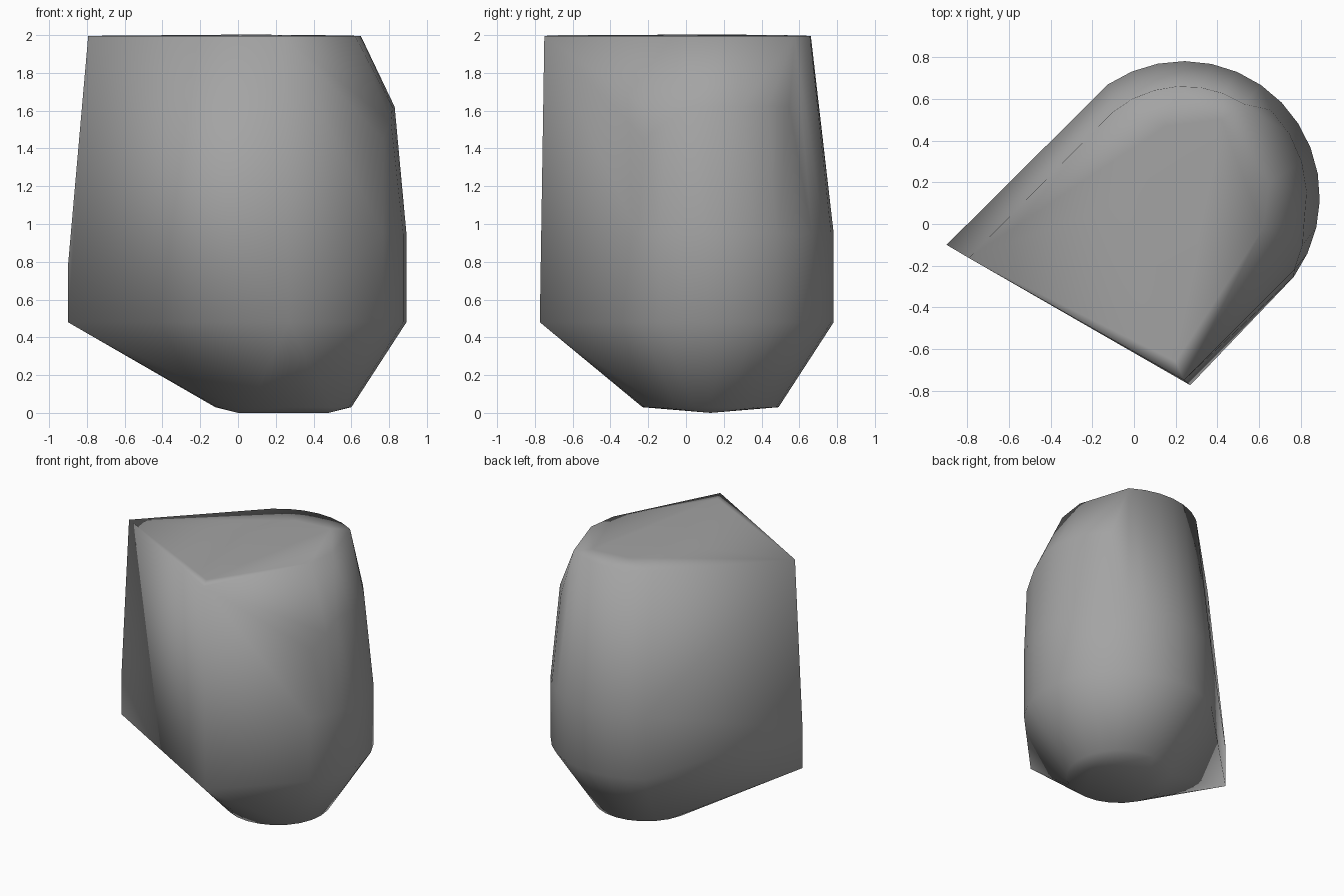
import bpy, bmesh
from math import sin, cos, radians

if "Cube" in bpy.data.objects:
    bpy.data.objects.remove(bpy.data.objects["Cube"])

CX, CY = 0.24, 0.13            # axis of the rounded side


def arc(r, z, a0, a1, n):
    """Points on a horizontal arc about the rounded side's axis."""
    out = []
    for i in range(n + 1):
        a = radians(a0 + (a1 - a0) * i / n)
        out.append((CX + r * cos(a), CY + r * sin(a), z))
    return out


# underside: short ridge and small round foot
points = [(0.0, CY, 0.0), (0.48, CY, 0.0)]
points += arc(0.36, 0.03, 0, 345, 23)

# straight body: U-shaped section cut by a slanted flat front
for z in (0.48, 0.95):
    points += arc(0.652, z, -36, 124, 14)
points += [(-0.90, -0.10, 0.48), (-0.90, -0.10, 0.78), (0.27, -0.774, 0.48)]

# flat top, slightly tapered, with a bulging edge above the shoulder
points += arc(0.532, 1.996, 57, 130, 6)
points += [(-0.793, -0.163, 1.996), (0.24, -0.75, 1.996), (0.65, 0.20, 1.996),
           (0.62, -0.02, 1.996), (0.50, -0.24, 1.996)]

# faint crown on the top
points += [(0.20, -0.66, 2.0), (0.04, 0.14, 2.003),
           (0.15, 0.47, 2.001), (0.42, 0.50, 2.0)]

# lowered rim on the right, below the sloping shoulder
points += arc(0.59, 1.62, -12, 45, 4)
points += [(0.81, -0.10, 1.54), (0.77, -0.22, 1.45)]

bm = bmesh.new()
for p in points:
    bm.verts.new(p)
bmesh.ops.convex_hull(bm, input=bm.verts[:])
bmesh.ops.delete(bm, geom=[v for v in bm.verts if not v.link_faces], context='VERTS')
bmesh.ops.recalc_face_normals(bm, faces=bm.faces[:])
for f in bm.faces:
    f.smooth = True

mesh = bpy.data.meshes.new("rounded_block")
bm.to_mesh(mesh)
bm.free()
block = bpy.data.objects.new("rounded_block", mesh)
bpy.context.collection.objects.link(block)

# mid grey
grey = bpy.data.materials.new("mid_grey")
grey.diffuse_color = (0.37, 0.37, 0.37, 1.0)
grey.use_nodes = True
grey.node_tree.nodes["Principled BSDF"].inputs["Base Color"].default_value = grey.diffuse_color
mesh.materials.append(grey)
